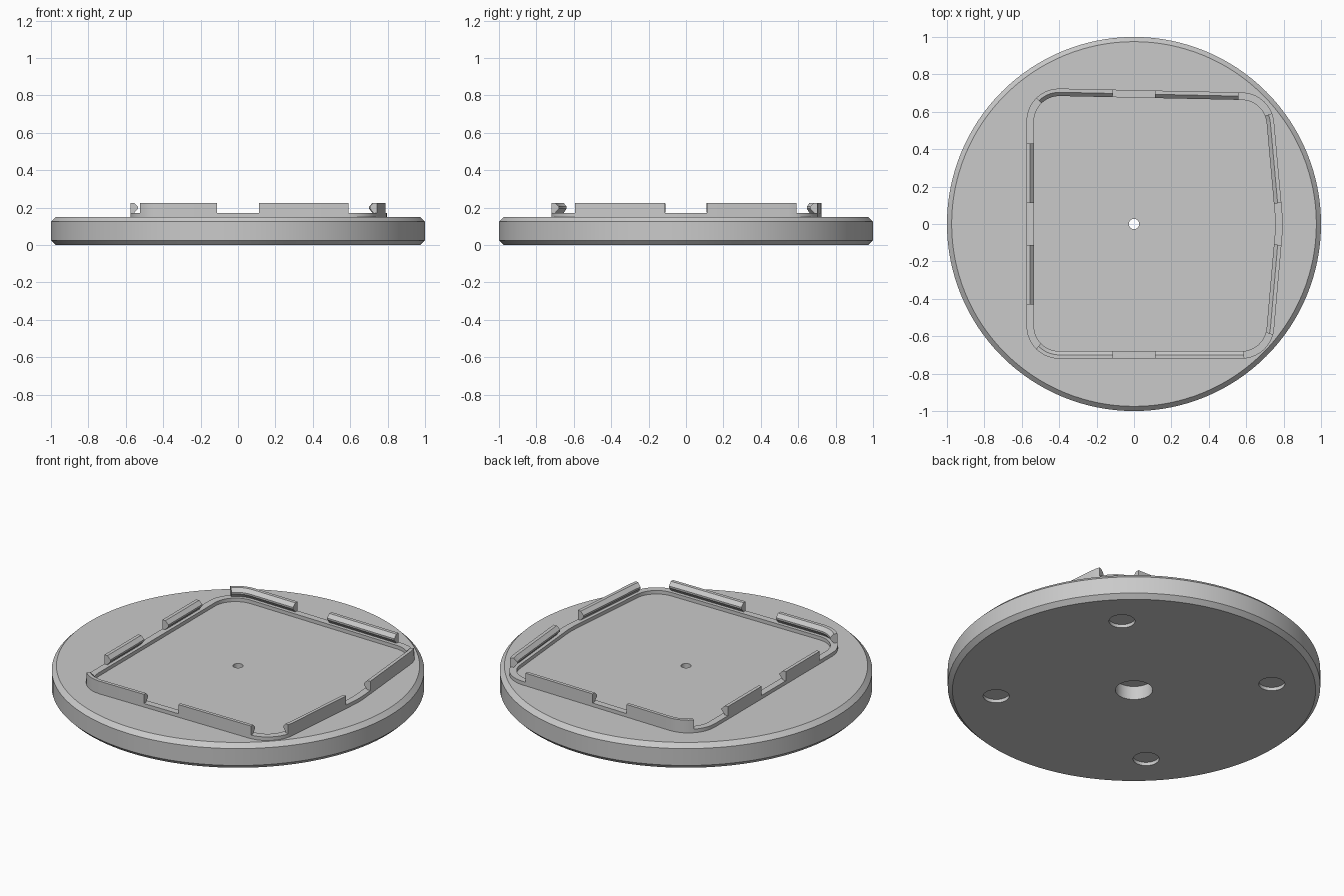
import bpy, bmesh, math
from mathutils import Vector
from mathutils.geometry import intersect_point_line

if "Cube" in bpy.data.objects:
    bpy.data.objects.remove(bpy.data.objects["Cube"])

grey = bpy.data.materials.new("light_grey")
grey.diffuse_color = (0.59, 0.59, 0.59, 1)
grey.use_nodes = True
grey.node_tree.nodes["Principled BSDF"].inputs["Base Color"].default_value = grey.diffuse_color


def sweep(name, rings, closed):
    """Skin a list of equal closed cross-sections; cap the ends if open."""
    bm = bmesh.new()
    loops = [[bm.verts.new(p) for p in r] for r in rings]
    n, k = len(loops), len(loops[0])
    for i in range(n if closed else n - 1):
        a, b = loops[i], loops[(i + 1) % n]
        for j in range(k):
            bm.faces.new((a[j], b[j], b[(j + 1) % k], a[(j + 1) % k]))
    if not closed:
        bm.faces.new(loops[0])
        bm.faces.new(loops[-1][::-1])
    bmesh.ops.recalc_face_normals(bm, faces=bm.faces)
    me = bpy.data.meshes.new(name)
    bm.to_mesh(me)
    bm.free()
    me.materials.append(grey)
    ob = bpy.data.objects.new(name, me)
    bpy.context.collection.objects.link(ob)
    return ob


def activate(ob):
    bpy.ops.object.select_all(action='DESELECT')
    ob.select_set(True)
    bpy.context.view_layer.objects.active = ob


def smooth(ob):
    activate(ob)
    bpy.ops.object.shade_smooth_by_angle(angle=math.radians(25))


# Round base with chamfered rims, pin hole and counterbore
SEG = 128
section = [(0.975, 0), (1, 0.025), (1, 0.125), (0.975, 0.15),
           (0.028, 0.15), (0.028, 0.08), (0.1, 0.08), (0.1, 0)]
base = sweep("round_base", [[(r * math.cos(t), r * math.sin(t), z) for r, z in section]
                            for t in (2 * math.pi * i / SEG for i in range(SEG))], True)

# Four shallow foot recesses underneath
for sx in (-1, 1):
    for sy in (-1, 1):
        ring = [[(sx * 0.525 + 0.07 * math.cos(t), sy * 0.525 + 0.07 * math.sin(t), z)
                 for t in (2 * math.pi * i / 32 for i in range(32))] for z in (-0.05, 0.02)]
        cutter = sweep("foot_cutter", ring, False)
        cutter.hide_render = True
        activate(base)
        mod = base.modifiers.new("foot_recess", 'BOOLEAN')
        mod.operation, mod.solver, mod.object = 'DIFFERENCE', 'EXACT', cutter
        bpy.ops.object.modifier_apply(modifier=mod.name)
        bpy.data.objects.remove(cutter)
smooth(base)


# Outer outline of the retaining wall: filleted corners (x, y, radius)
def fillet(corners, steps=10):
    out = []
    n = len(corners)
    for i, (x, y, r) in enumerate(corners):
        p = Vector((x, y))
        a = (Vector(corners[i - 1][:2]) - p).normalized()
        b = (Vector(corners[(i + 1) % n][:2]) - p).normalized()
        half = math.acos(max(-1, min(1, a.dot(b)))) / 2
        c = p + (a + b).normalized() * (r / math.sin(half))
        d0 = p + a * (r / math.tan(half)) - c
        start, turn = math.atan2(d0.y, d0.x), math.pi - 2 * half
        for s in range(steps + 1):
            t = start + turn * s / steps
            out.append(c + Vector((r * math.cos(t), r * math.sin(t))))
    return out


outline = fillet([(-0.575, -0.72, 0.175), (0.735, -0.72, 0.175), (0.798, 0, 0.6),
                  (0.735, 0.70, 0.175), (-0.575, 0.728, 0.175)])

# Start and end of each clip along the outline
spans = [((-0.525, -0.67), (-0.113, -0.72)), ((0.113, -0.72), (0.59, -0.72)),
         ((0.735, -0.59), (0.79, -0.113)), ((0.79, 0.113), (0.735, 0.59)),
         ((0.56, 0.705), (0.113, 0.71)), ((-0.113, 0.716), (-0.525, 0.675)),
         ((-0.575, 0.43), (-0.575, 0.113)), ((-0.575, -0.113), (-0.575, -0.43))]


def insert(target):
    """Add the outline point nearest to the target and return it."""
    t, best = Vector(target), None
    for i, a in enumerate(outline):
        b = outline[(i + 1) % len(outline)]
        f = intersect_point_line(t, a, b)[1]
        q = a.lerp(b, min(max(f, 0.001), 0.999))
        d = (q - t).length
        if best is None or d < best[0]:
            best = (d, i + 1, q)
    outline.insert(best[1], best[2])
    return best[2]


ends = [(insert(a), insert(b)) for a, b in spans]


def inward(i):
    p = outline[i]
    a = (p - outline[i - 1]).normalized()
    b = (outline[(i + 1) % len(outline)] - p).normalized()
    na, nb = Vector((-a.y, a.x)), Vector((-b.y, b.x))
    m = (na + nb).normalized()
    return m / max(m.dot(na), 0.5)


def rings(indices, profile):
    res = []
    for i in indices:
        p, m = outline[i], inward(i)
        res.append([(p.x + m.x * o, p.y + m.y * o, z) for o, z in profile])
    return res


# Low continuous retaining wall
W = 0.04
smooth(sweep("retaining_wall", rings(range(len(outline)),
       [(0, 0.145), (0, 0.171), (W, 0.171), (W, 0.145)]), True))

# Raised snap clips with a bevelled inward lip
hook = [(0, 0.165), (0, 0.225), (0.02, 0.225), (W, 0.205), (W, 0.195), (0.02, 0.172), (0.02, 0.165)]
for n, (a, b) in enumerate(ends):
    ia = next(i for i, p in enumerate(outline) if p is a)
    ib = next(i for i, p in enumerate(outline) if p is b)
    smooth(sweep("snap_clip_%d" % (n + 1), rings(range(ia, ib + 1), hook), False))
